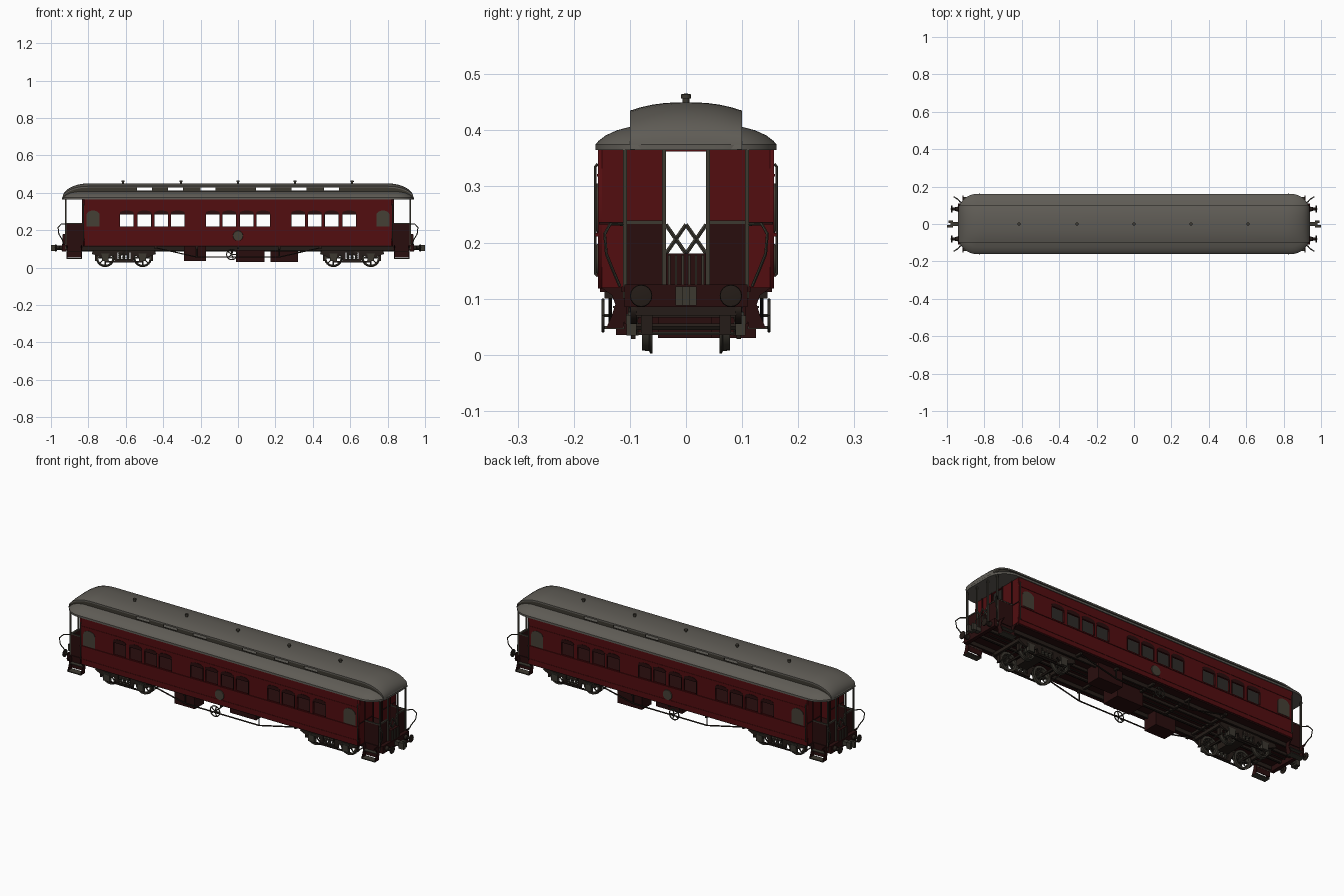
import bpy, bmesh, math
from mathutils import Matrix, Vector

if "Cube" in bpy.data.objects:
    bpy.data.objects.remove(bpy.data.objects["Cube"])

def mat(name, c):
    m = bpy.data.materials.new(name)
    m.diffuse_color = (*c, 1)
    m.use_nodes = True
    m.node_tree.nodes["Principled BSDF"].inputs["Base Color"].default_value = m.diffuse_color
    return m
RED = mat("coach red", (0.085, 0.004, 0.005))
DARK = mat("dark maroon", (0.022, 0.004, 0.004))
ROOF = mat("roof grey", (0.115, 0.107, 0.092))
METAL = mat("iron grey", (0.045, 0.04, 0.03))
BLACK = mat("underframe brown", (0.018, 0.012, 0.009))
GLASS = mat("olive glass", (0.06, 0.05, 0.036))

def add(name, mesh, m, smooth=False):
    o = bpy.data.objects.new(name, mesh)
    bpy.context.collection.objects.link(o)
    mesh.materials.clear()
    mesh.materials.append(m)
    if smooth:
        bpy.ops.object.select_all(action='DESELECT')
        o.select_set(True)
        bpy.context.view_layer.objects.active = o
        bpy.ops.object.shade_smooth_by_angle(angle=math.radians(35))
    return o

def bm_add(name, bm, m, smooth=False):
    bmesh.ops.recalc_face_normals(bm, faces=bm.faces)
    me = bpy.data.meshes.new(name)
    bm.to_mesh(me)
    bm.free()
    return add(name, me, m, smooth)

def boxes(name, m, items, sx=False, sy=False):
    """Boxes as (x0,x1,y0,y1,z0,z1), optionally mirrored in x and y."""
    bm = bmesh.new()
    for x0, x1, y0, y1, z0, z1 in items:
        for a in ((1, -1) if sx else (1,)):
            for b in ((1, -1) if sy else (1,)):
                M = Matrix.Translation((a*(x0+x1)/2, b*(y0+y1)/2, (z0+z1)/2)) @ Matrix.Diagonal((x1-x0, y1-y0, z1-z0, 1))
                bmesh.ops.create_cube(bm, size=1, matrix=M)
    return bm_add(name, bm, m)

def from_curve(name, cu, m, M=None, smooth=False):
    o = bpy.data.objects.new("tmp", cu)
    bpy.context.collection.objects.link(o)
    bpy.context.view_layer.update()
    me = bpy.data.meshes.new_from_object(o.evaluated_get(bpy.context.evaluated_depsgraph_get()))
    bpy.data.objects.remove(o)
    if M:
        me.transform(M)
    me.name = name
    return add(name, me, m, smooth)

def spline(cu, pts, cyclic):
    s = cu.splines.new('POLY')
    s.points.add(len(pts)-1)
    for p, q in zip(s.points, pts):
        p.co = (*q, *([0]*(3-len(q))), 1)
    s.use_cyclic_u = cyclic

def plate(name, m, loops, thick, axis, at):
    """Flat plate with holes, standing across the given axis."""
    cu = bpy.data.curves.new(name, 'CURVE')
    cu.dimensions, cu.fill_mode, cu.extrude = '2D', 'BOTH', thick/2
    for l in loops:
        spline(cu, l, True)
    if axis == 'Y':
        M = Matrix.Translation((0, at, 0)) @ Matrix.Rotation(math.pi/2, 4, 'X')
    else:
        M = Matrix.Translation((at, 0, 0)) @ Matrix(((0, 0, 1, 0), (1, 0, 0, 0), (0, 1, 0, 0), (0, 0, 0, 1)))
    return from_curve(name, cu, m, M)

def tubes(name, m, paths, r, sx=False, sy=False):
    cu = bpy.data.curves.new(name, 'CURVE')
    cu.dimensions, cu.bevel_depth, cu.bevel_resolution, cu.use_fill_caps = '3D', r, 1, True
    for p in paths:
        for a in ((1, -1) if sx else (1,)):
            for b in ((1, -1) if sy else (1,)):
                spline(cu, [(a*x, b*y, z) for x, y, z in p], False)
    return from_curve(name, cu, m, None, True)

def lathe(name, m, prof, c, axis='Y', n=24):
    """Turn (radius, along) profile about an axis through c."""
    bm = bmesh.new()
    def P(r, h, t):
        u, v = r*math.cos(t), r*math.sin(t)
        return Vector(c) + Vector({'Y': (u, h, v), 'X': (h, u, v), 'Z': (u, v, h)}[axis])
    rings = [[bm.verts.new(P(r, h, 2*math.pi*i/n)) for i in range(n)] for r, h in prof]
    for A, B in zip(rings, rings[1:]):
        for i in range(n):
            bm.faces.new((A[i], A[(i+1) % n], B[(i+1) % n], B[i]))
    bmesh.ops.remove_doubles(bm, verts=bm.verts, dist=1e-6)
    return bm_add(name, bm, m, True)

def rect(u0, u1, v0, v1):
    return [(u0, v0), (u1, v0), (u1, v1), (u0, v1)]

def arch(c, w, z0, z1, rise):
    return [(c-w, z0), (c+w, z0)] + [(c+w*math.cos(math.pi*i/10), z1-rise+rise*math.sin(math.pi*i/10)) for i in range(11)]

# Side walls with windows, arched window heads, end lights and round plaque
wins = [s*x for s in (-1, 1) for x in (0.595, 0.5, 0.41, 0.322, 0.135, 0.047)]
for s, side in ((-1, "front"), (1, "back")):
    plate(side+"_side_wall", RED, [rect(-.83, .83, .118, .37)] + [rect(x-.036, x+.036, .22, .284) for x in wins], .007, 'Y', s*.1535)
    plate(side+"_window_heads", DARK, [arch(x, .037, .284, .305, .012) for x in wins], .003, 'Y', s*.1575)
    plate(side+"_end_lights", GLASS, [arch(x, .035, .22, .305, .025) for x in (-.775, .775)], .003, 'Y', s*.158)
    lathe(side+"_plaque", GLASS, [(0, s*.16), (.026, s*.16), (.028, s*.156)], (0, 0, .17))
    # Bogie side frames, one shaped plate per bogie
    for b in (-.61, .61):
        half = [(.172, .075), (.165, .09), (.06, .092), (.05, .1)]
        low = [(.13, .055), (.075, .055), (.06, .066), (.05, .036)]
        shape = [(b-u, v) for u, v in half] + [(b+u, v) for u, v in half[::-1]] + [(b+u, v) for u, v in low] + [(b-u, v) for u, v in low[::-1]]
        plate(side+"_bogie_frame", BLACK, [shape, rect(b-.035, b+.035, .047, .08)], .012, 'Y', s*.093)
boxes("belt_rails", RED, [(-.83, .83, .156, .161, .211, .217), (-.83, .83, .156, .159, .141, .145), (-.83, .83, .156, .159, .318, .322)], sy=True)
boxes("window_posts", DARK, [(x-.039, x-.036, .156, .159, .217, .29) for x in wins] + [(x+.036, x+.039, .156, .159, .217, .29) for x in wins], sy=True)

# End walls with open doorway
for s in (-1, 1):
    plate("end_wall", RED, [[(-.157, .118), (-.038, .118), (-.038, .362), (.038, .362), (.038, .118), (.157, .118), (.157, .37), (-.157, .37)]], .008, 'X', s*.826)
boxes("end_wall_trim", DARK, [(.828, .834, .036, .041, .12, .365), (.828, .834, .105, .11, .12, .365), (.828, .833, .04, .155, .232, .237)], True, True)

# Lower roof: rounded outline lofted inward
bm = bmesh.new()
rings = []
for d, z in ((0, .365), (0, .375), (.005, .381), (.018, .391), (.038, .4), (.064, .407)):
    hl, hw, r = .94-d, .161-d, .1-d
    ring = []
    for q, (a, b) in enumerate(((1, 1), (-1, 1), (-1, -1), (1, -1))):
        for i in range(11):
            t = math.pi/2*(q+i/10)
            ring.append(bm.verts.new((a*(hl-r)+r*math.cos(t), b*(hw-r)+r*math.sin(t), z)))
    rings.append(ring)
for A, B in zip(rings, rings[1:]):
    for i in range(len(A)):
        j = (i+1) % len(A)
        bm.faces.new((A[i], A[j], B[j], B[i]))
under = bm.faces.new(rings[0][::-1])
under.material_index = 1
bm_add("lower_roof", bm, ROOF, True).data.materials.append(DARK)

# Clerestory cap, curving down at both ends
stations = [.938*math.sin(0) + .80 + .138*math.sin(math.pi/2*i/10) for i in range(11)]
fall = [math.cos(math.pi/2*i/10) for i in range(11)]
line = [(-x, f) for x, f in zip(stations[::-1], fall[::-1])] + list(zip(stations, fall))
bm = bmesh.new()
rows = []
for x, f in line:
    row = [bm.verts.new((x, y, .374+f*(.061+.015*(1-(abs(y)/.1)**2.4)))) for y in [(-10+k)/100 for k in range(0, 21, 2)]]
    row += [bm.verts.new((x, y, .366+f*.061)) for y in (.1, -.1)]
    rows.append(row)
for A, B in zip(rows, rows[1:]):
    for i in range(len(A)):
        j = (i+1) % len(A)
        bm.faces.new((A[i], A[j], B[j], B[i]))
bm_add("clerestory_roof", bm, ROOF, True)
for s in (-1, 1):
    outline = [(x*.998, .37+f*.061) for x, f in line] + [(.93, .366), (-.93, .366)]
    plate("clerestory_wall", METAL, [outline] + [rect(x-.04, x+.04, .411, .429) for x in (-.5, -.335, -.16, .135, .325, .5)], .005, 'Y', s*.094)
for x in (-.615, -.305, 0, .305, .61):
    lathe("roof_vent", METAL, [(.006, .445), (.006, .457), (.009, .457), (.009, .464), (0, .466)], (x, 0, 0), 'Z', 12)

# Floor, underframe and hanging boxes
boxes("floor", DARK, [(-.83, .83, -.153, .153, .112, .12), (-.925, -.83, -.115, .115, .112, .122), (.83, .925, -.115, .115, .112, .122)])
boxes("sole_bars", BLACK, [(-.92, .92, .1, .11, .092, .114), (-.92, .92, .03, .04, .098, .114)], sy=True)
boxes("cross_bars", BLACK, [(x-.006, x+.006, -.145, .145, .1, .114) for x in (-.44, -.22, 0, .22, .44)])
boxes("equipment_boxes", DARK, [(-.29, -.17, -.125, -.045, .035, .112), (-.012, .143, -.05, .05, .03, .112), (.175, .32, .045, .125, .03, .112)])
boxes("buffer_beam", DARK, [(.92, .94, -.11, .11, .085, .125)], sx=True)

# Truss rods with posts, and side handwheels
tubes("truss_rods", BLACK, [[(-.44, .135, .106), (-.22, .135, .056), (.22, .135, .056), (.44, .135, .106)],
      [(.22, .135, .056), (.22, .135, .112)], [(-.22, .135, .056), (-.22, .135, .112)]], .0035, sy=True)
circle = [(-.033+.028*math.cos(t*math.pi/10), .148, .07+.028*math.sin(t*math.pi/10)) for t in range(21)]
spokes = [[(-.033, .148, .07), circle[i]] for i in range(0, 20, 4)]
tubes("handwheel", METAL, [circle, [(-.033, .1, .07), (-.033, .151, .07)]] + spokes, .003, sy=True)
tubes("brake_pipes", BLACK, [[(-.9, .02, .09), (.9, .02, .09)], [(-.033, .1, .07), (-.033, .1, .112)]], .004, sy=True)

# Bogies: spoked wheels, axles, axle boxes, springs, brakes
for b in (-.61, .61):
    boxes("bolster", BLACK, [(b-.03, b+.03, -.1, .1, .066, .1), (b-.168, b-.155, -.09, .09, .07, .088), (b+.155, b+.168, -.09, .09, .07, .088)])
    boxes("tie_bar", BLACK, [(b-.1, b+.1, .09, .098, .028, .034), (b-.05, b+.05, .085, .105, .034, .042)], sy=True)
    for s in (-1, 1):
        for k in (-.022, 0, .022):
            lathe("bogie_spring", METAL, [(.009 if i % 2 else .0065, .04+.005*i) for i in range(10)], (b+k, s*.093, 0), 'Z', 10)
    for x in (b-.1, b+.1):
        boxes("axle_box", METAL, [(x-.018, x+.018, .088, .106, .034, .07), (x-.022, x+.022, .09, .103, .07, .076)], sy=True)
        tubes("axle", BLACK, [[(x, -.095, .05), (x, .095, .05)]], .007)
        e = 1 if x > b else -1
        boxes("brake_shoe", BLACK, [(x+e*.05-.005, x+e*.05+.005, .06, .08, .035, .075)], sy=True)
        tubes("brake_beam", METAL, [[(x+e*.05, -.085, .038), (x+e*.05, .085, .038)]], .003)
        for s in (-1, 1):
            lathe("wheel_rim", METAL, [(.038, s*.078), (.045, s*.078), (.046, s*.066), (.05, s*.064), (.05, s*.06), (.038, s*.06), (.038, s*.078)], (x, 0, .0525))
            lathe("wheel_hub", METAL, [(0, s*.08), (.012, s*.08), (.014, s*.06), (0, s*.06)], (x, 0, .0525), 'Y', 12)
            tubes("wheel_spokes", METAL, [[(x, s*.069, .0525), (x+.04*math.cos(t*math.pi/4), s*.069, .0525+.04*math.sin(t*math.pi/4))] for t in range(8)], .0035)

# End platforms: panels, posts, rails, folding gate
boxes("platform_panels", DARK, [(.912, .918, .04, .11, .12, .235), (.832, .915, .106, .111, .088, .235)], True, True)
boxes("platform_posts", METAL, [(.917, .925, .036, .043, .12, .368), (.917, .925, .105, .112, .1, .368)], True, True)
boxes("platform_rails", METAL, [(.91, .92, .04, .11, .233, .239), (.832, .918, .105, .112, .233, .239)], True, True)
gate = [[(.92, y, .18), (.92, y+d, .232)] for y, d in ((-.036, .036), (0, .036), (0, -.036), (.036, -.036))]
tubes("folding_gate", METAL, gate, .004, sx=True)
boxes("gangway_plate", DARK, [(.918, .935, -.036, .036, .122, .18)], sx=True)
boxes("gangway_ribs", METAL, [(.935, .938, y-.002, y+.002, .125, .178) for y in (-.03, -.018, -.006, .006, .018, .03)], sx=True)
tubes("grab_rails", METAL, [[(.92, .11, .232), (.945, .135, .233), (.962, .145, .215), (.958, .142, .18), (.94, .13, .15), (.93, .118, .122)],
      [(.825, .157, .14), (.825, .162, .145), (.825, .162, .335), (.825, .157, .34)]], .0028, True, True)

# Steps with curved stringers
for s in (-1, 1):
    for c in (-1, 1):
        for x in (.836, .914):
            prof = [(.152, .12), (.105, .12), (.105, .085), (.112, .048), (.142, .048), (.132, .07), (.126, .09), (.132, .106), (.142, .113)]
            plate("step_stringer", DARK, [[(c*u, v) for u, v in prof]], .005, 'X', s*x)
boxes("step_treads", METAL, [(.834, .916, .11, .145, .046, .051), (.834, .916, .105, .13, .083, .087)], True, True)
boxes("step_backs", DARK, [(.836, .914, .106, .11, .055, .115)], True, True)

# Buffers and couplers
for s in (-1, 1):
    for y in (-.08, .08):
        lathe("buffer", BLACK, [(.013, s*.938), (.011, s*.955), (.007, s*.957), (.007, s*.97), (.02, s*.972), (.019, s*.977), (0, s*.98)], (0, y, .105), 'X', 16)
boxes("coupler", METAL, [(.94, .975, -.012, .012, .095, .117), (.972, 1, -.019, -.006, .088, .122), (.972, .993, .006, .019, .088, .122), (.968, .98, -.018, .018, .088, .122)], sx=True)
